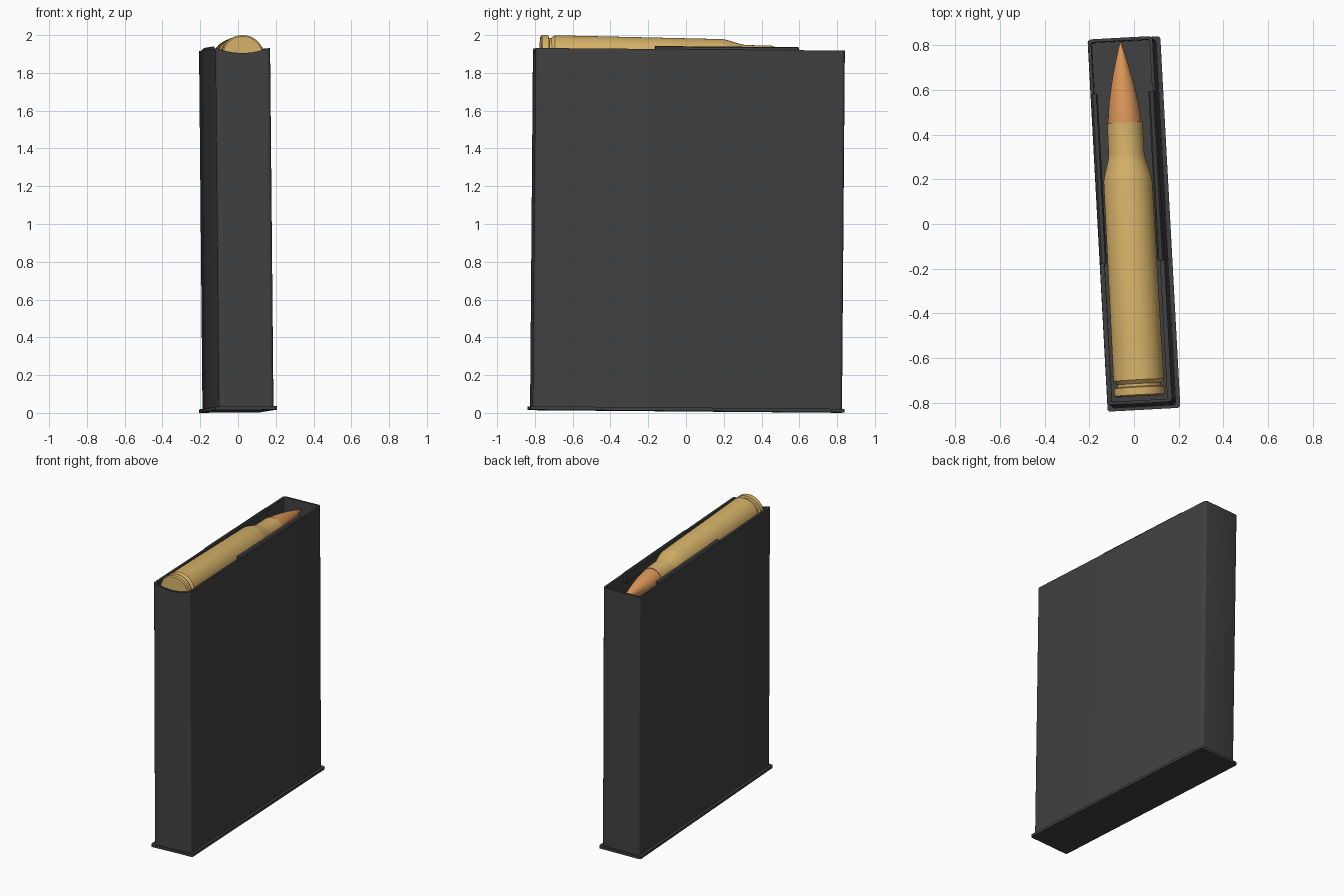
import bpy, bmesh, math
from mathutils import Matrix

if "Cube" in bpy.data.objects:
    bpy.data.objects.remove(bpy.data.objects["Cube"])

# whole model is slightly turned and leaning
POSE = (Matrix.Translation((0, 0, 0.0088)) @ Matrix.Rotation(-0.008, 4, 'X')
        @ Matrix.Rotation(-0.0095, 4, 'Y') @ Matrix.Rotation(math.radians(3.1), 4, 'Z'))
HW, HL, TOP, WALL = 0.145, 0.82, 1.915, 0.014


def material(name, color):
    m = bpy.data.materials.new(name)
    m.diffuse_color = (*color, 1)
    m.use_nodes = True
    m.node_tree.nodes["Principled BSDF"].inputs["Base Color"].default_value = m.diffuse_color
    return m


STEEL = material("dark_steel", (0.052, 0.052, 0.052))
BRASS = material("brass", (0.68, 0.45, 0.14))
COPPER = material("copper", (0.72, 0.31, 0.10))


def make(name, bm, mat, pose=POSE):
    bmesh.ops.remove_doubles(bm, verts=bm.verts, dist=1e-5)
    bmesh.ops.recalc_face_normals(bm, faces=bm.faces)
    me = bpy.data.meshes.new(name)
    bm.to_mesh(me)
    bm.free()
    me.materials.append(mat)
    ob = bpy.data.objects.new(name, me)
    bpy.context.collection.objects.link(ob)
    ob.matrix_world = pose
    bpy.ops.object.select_all(action='DESELECT')
    ob.select_set(True)
    bpy.context.view_layer.objects.active = ob
    bpy.ops.object.shade_smooth_by_angle(angle=math.radians(35))
    return ob


def outline(hw, hl, r):
    """Rounded rectangle, front edge (-y) finely divided."""
    pts = []
    for cx, cy, a0 in ((1, -1, -90), (1, 1, 0), (-1, 1, 90), (-1, -1, 180)):
        for i in range(5):
            a = math.radians(a0 + i * 22.5)
            pts.append((cx * (hw - r) + r * math.cos(a), cy * (hl - r) + r * math.sin(a)))
    span = hw - r
    return pts + [(-span + 2 * span * i / 14, -hl) for i in range(1, 14)]


def bridge(bm, rings):
    for a, b in zip(rings, rings[1:]):
        for i in range(len(a)):
            j = (i + 1) % len(a)
            bm.faces.new((a[i], a[j], b[j], b[i]))


def rounded_slab(name, hw, hl, r, z0, z1):
    bm = bmesh.new()
    rings = [[bm.verts.new((x, y, z)) for x, y in outline(hw, hl, r)] for z in (z0, z1)]
    bridge(bm, rings)
    bm.faces.new(rings[0])
    bm.faces.new(rings[1])
    return make(name, bm, STEEL)


def top_z(x, y):
    # curved dip in the front wall
    return TOP - (0.025 * max(0, 1 - (x / 0.135) ** 2) if y < -HL + 0.03 else 0)


# hollow box body
bm = bmesh.new()
outer = outline(HW, HL, 0.018)
inner = outline(HW - WALL, HL - WALL, 0.008)
bridge(bm, [[bm.verts.new((x, y, 0.016)) for x, y in outer],
            [bm.verts.new((x, y, top_z(x, y))) for x, y in outer],
            [bm.verts.new((x, y, top_z(x, y))) for x, y in inner],
            [bm.verts.new((x, y, 0.016)) for x, y in inner]])
make("box_body", bm, STEEL)

# base plate and inner platform
rounded_slab("base_plate", 0.163, 0.833, 0.012, 0.0, 0.018)
rounded_slab("inner_platform", HW - WALL - 0.001, HL - WALL - 0.001, 0.008, 1.72, 1.75)


def strip(name, section, y0, y1, side):
    bm = bmesh.new()
    rings = [[bm.verts.new((side * x, y, z)) for x, z in section] for y in (y0, y1)]
    bridge(bm, rings)
    bm.faces.new(rings[0])
    bm.faces.new(rings[1])
    make(name, bm, STEEL)


# feed lips and rear inner rails on both sides
LIP = [(0.134, 1.85), (0.1445, 1.914), (0.136, 1.926), (0.120, 1.931), (0.114, 1.922), (0.122, 1.85)]
RAIL = [(0.134, 1.80), (0.134, 1.910), (0.124, 1.910), (0.124, 1.80)]
for side, label in ((1, "right"), (-1, "left")):
    strip("feed_lip_" + label, LIP, -0.185, 0.575, side)
    strip("rear_rail_" + label, RAIL, -0.80, -0.185, side)

# cartridge, lathed along y and tipped slightly nose down
ROUND_POSE = POSE @ Matrix.Translation((0, -0.765, 1.872)) @ Matrix.Rotation(-0.010, 4, 'X')


def lathe(name, profile, mat, n=48):
    bm = bmesh.new()
    rings = []
    for y, r in profile:
        rings.append([bm.verts.new((r * math.cos(2 * math.pi * i / n), y + 0.765,
                                    r * math.sin(2 * math.pi * i / n))) for i in range(n)])
    bridge(bm, rings)
    bm.faces.new(rings[0])
    bm.faces.new(rings[-1])
    make(name, bm, mat, ROUND_POSE)


lathe("cartridge_case", [(-0.788, 0.106), (-0.782, 0.113), (-0.748, 0.113), (-0.744, 0.098),
                         (-0.732, 0.098), (-0.715, 0.113), (0.18, 0.109), (0.205, 0.104),
                         (0.275, 0.084), (0.30, 0.080), (0.44, 0.079)], BRASS)
ogive = [(0.43 + 0.37 * t / 14, 0.002 + 0.073 * (1 - (t / 14) ** 1.55)) for t in range(15)]
lathe("bullet_tip", ogive, COPPER)
